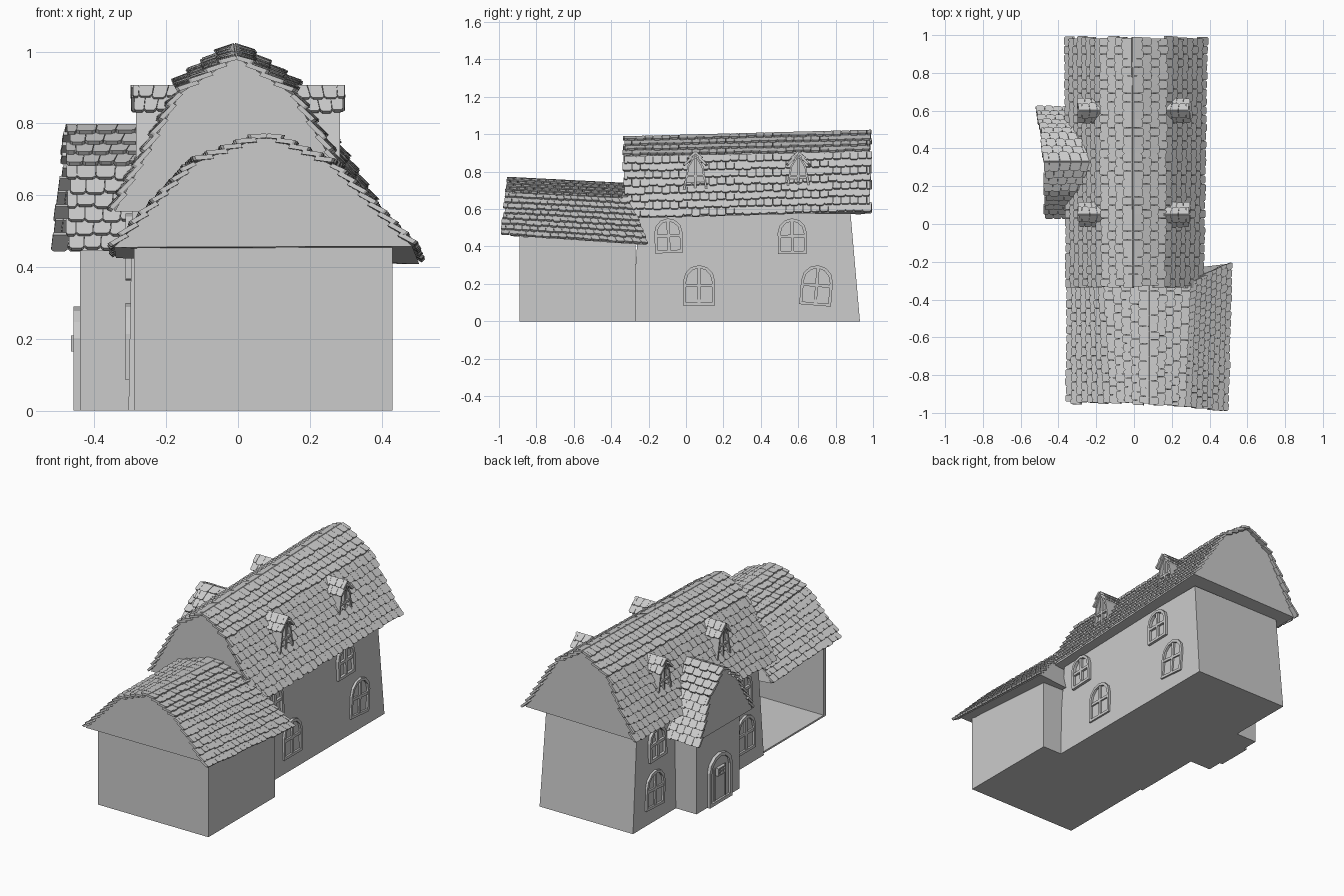
import bpy, bmesh, math, random
from mathutils import Vector as V

if "Cube" in bpy.data.objects:
    bpy.data.objects.remove(bpy.data.objects["Cube"])

random.seed(4)
GREY = bpy.data.materials.new("plain grey")
GREY.diffuse_color = (0.6, 0.6, 0.6, 1)
GREY.use_nodes = True
GREY.node_tree.nodes["Principled BSDF"].inputs["Base Color"].default_value = GREY.diffuse_color


class Part:
    """Collects closed solids, then becomes one object."""
    def __init__(self, name):
        self.name, self.bm = name, bmesh.new()

    def loft(self, a, b):
        va = [self.bm.verts.new(p) for p in a]
        vb = [self.bm.verts.new(p) for p in b]
        n = len(a)
        fs = [self.bm.faces.new(va), self.bm.faces.new(vb[::-1])]
        for i in range(n):
            j = (i + 1) % n
            fs.append(self.bm.faces.new((va[j], va[i], vb[i], vb[j])))
        bmesh.ops.recalc_face_normals(self.bm, faces=fs)

    def box(self, x0, x1, y0, y1, z0, z1):
        q = [(x0, y0), (x1, y0), (x1, y1), (x0, y1)]
        self.loft([(x, y, z0) for x, y in q], [(x, y, z1) for x, y in q])

    def plate(self, pts, x0, x1):
        """Polygon in y-z extruded along x."""
        self.loft([(x0, y, z) for y, z in pts], [(x1, y, z) for y, z in pts])

    def ring(self, pts, k, x0, x1):
        """Frame of border k around a polygon in y-z."""
        cy = (min(p[0] for p in pts) + max(p[0] for p in pts)) / 2
        cz = (min(p[1] for p in pts) + max(p[1] for p in pts)) / 2
        hw = max(p[0] for p in pts) - cy
        hh = max(p[1] for p in pts) - cz
        ins = [(cy + (y - cy) * (1 - k / hw), cz + (z - cz) * (1 - k / hh)) for y, z in pts]
        for i in range(len(pts)):
            j = (i + 1) % len(pts)
            self.plate([pts[i], pts[j], ins[j], ins[i]], x0, x1)

    def done(self):
        me = bpy.data.meshes.new(self.name)
        self.bm.to_mesh(me)
        self.bm.free()
        me.materials.append(GREY)
        ob = bpy.data.objects.new(self.name, me)
        bpy.context.collection.objects.link(ob)


def tiles(part, e0, e1, t0, t1, rows, width, lift=0.016):
    """Overlapping chamfered shingles on the slope eave e0-e1 to top t0-t1."""
    e0, e1, t0, t1 = map(V, (e0, e1, t0, t1))
    nrm = (e1 - e0).cross(t0 - e0).normalized()
    if nrm.z < 0:
        nrm = -nrm
    cnt = max(2, round((e1 - e0).length / width))

    def at(u, s, h):
        return (e0.lerp(e1, u)).lerp(t0.lerp(t1, u), s) + nrm * h

    for r in range(rows):
        edges = [0] + [(i + (0.5 if r % 2 else 0)) / cnt for i in range(0 if r % 2 else 1, cnt)] + [1]
        edges[0] += random.uniform(-.12, .2) / cnt
        edges[-1] -= random.uniform(-.12, .2) / cnt
        for u0, u1 in zip(edges, edges[1:]):
            s0 = (r - 0.08 + random.uniform(-.1, .1)) / rows
            s1 = min(1, (r + 1.25) / rows)
            c, d = 0.16 / rows, (u1 - u0) * 0.16
            g = (u1 - u0) * 0.015
            u0, u1 = u0 + g, u1 - g
            shape = [(u0, s0 + c), (u0 + d, s0), (u1 - d, s0), (u1, s0 + c), (u1, s1), (u0, s1)]
            hs = [lift * (1 - (s - s0) / (s1 - s0)) for u, s in shape]
            part.loft([at(u, s, h - 0.008) for (u, s), h in zip(shape, hs)],
                      [at(u, s, h + 0.005) for (u, s), h in zip(shape, hs)])


def gambrel(name, a, b, ta, tb, rows):
    """Solid roof body between five-point sections a and b, tiled between ta and tb."""
    body = Part(name + "_body")
    body.loft(a, b)
    body.done()
    sh = Part(name + "_tiles")
    for lo, hi, n in ((0, 1, rows[0]), (1, 2, rows[1]), (4, 3, rows[0]), (3, 2, rows[1])):
        tiles(sh, ta[lo], tb[lo], ta[hi], tb[hi], n, 0.045)
    sh.done()


def sec_y(xz, ys):
    return [(x, y, z) for (x, z), y in zip(xz, ys)]


# main house walls, leaning in slightly
p = Part("main_walls")
p.loft([(-.305, -.29, 0), (.305, -.29, 0), (.305, .93, 0), (-.305, .93, 0)],
       [(-.295, -.25, .575), (.295, -.25, .575), (.295, .88, .575), (-.295, .88, .575)])
p.done()

# main roof, rising to the back
mf = [(-.343, .555), (-.16, .885), (-.005, .985), (.152, .88), (.35, .55)]
mb = [(-.35, .575), (-.17, .91), (-.01, 1.02), (.165, .905), (.372, .585)]
gambrel("main_roof", sec_y(mf, [-.32] * 5), sec_y(mb, [.965] * 5),
        sec_y(mf, [-.335] * 5), sec_y(mb, [.99] * 5), (8, 4))

# side annex, open on its left
p = Part("annex_walls")
p.box(-.29, .43, -.89, -.87, 0, .465)
p.box(.41, .43, -.87, -.27, 0, .45)
p.box(.28, .41, -.29, -.27, 0, .45)
p.box(-.29, .41, -.87, -.27, 0, .01)
p.done()
af = [(-.345, .455), (-.12, .69), (.08, .768), (.26, .685), (.485, .458)]
ab = [(-.34, .425), (-.15, .66), (.08, .735), (.29, .655), (.505, .408)]
gambrel("annex_roof", sec_y(af, [-.93] * 5), sec_y(ab, [-.31, -.31, -.31, -.3, -.21]),
        sec_y(af, [-.95, -.95, -.96, -.965, -.99]), sec_y(ab, [-.31, -.31, -.31, -.31, -.195]), (8, 5))

# entrance porch on the left
p = Part("porch_walls")
p.box(-.44, -.28, .13, .53, 0, .46)
p.done()
yz = [(.045, .445), (.19, .68), (.33, .795), (.47, .68), (.605, .445)]
inner = [-.29, -.26, -.19, -.26, -.29]
tile_x = [-.475, -.475, -.478, -.495, -.52]
gambrel("porch_roof", [(-.465, y, z) for y, z in yz], [(x, y, z) for x, (y, z) in zip(inner, yz)],
        [(x, y, z) for x, (y, z) in zip(tile_x, yz)], [(x, y, z) for x, (y, z) in zip(inner, yz)], (6, 4))


def arch(w, h, yc, z0, spring=0.6, tilt=0.0):
    """Arched outline in y-z."""
    pts = [(-w / 2, 0), (w / 2, 0)]
    for i in range(7):
        a = math.pi * i / 6
        pts.append((w / 2 * math.cos(a), h * (spring + (1 - spring) * math.sin(a))))
    return [(yc + y * math.cos(tilt) + z * math.sin(tilt),
             z0 + z * math.cos(tilt) - y * math.sin(tilt)) for y, z in pts]


def bar(part, y0, y1, z0, z1, yc, zb, tilt, xa, xb):
    """Straight glazing bar, tilted with its window."""
    q = [(y0, z0), (y1, z0), (y1, z1), (y0, z1)]
    part.plate([(yc + y * math.cos(tilt) + z * math.sin(tilt),
                 zb + z * math.cos(tilt) - y * math.sin(tilt)) for y, z in q], xa, xb)


# arched wall windows: side, y centre, sill height, width, height, tilt
WINDOWS = [(1, -.09, .365, .15, .185, -.04), (1, .07, .085, .17, .215, 0),
           (1, .57, .36, .155, .19, -.02), (1, .69, .085, .17, .215, .08),
           (-1, -.10, .365, .15, .185, .03), (-1, -.12, .085, .17, .215, 0),
           (-1, .70, .36, .155, .19, .02), (-1, .73, .085, .17, .215, -.05)]
p = Part("wall_windows")
for s, yc, z0, w, h, t in WINDOWS:
    xa, xb = s * .29, s * .314
    p.ring(arch(w, h, yc, z0, .6, t), .016, xa, xb)
    bar(p, -.008, .008, .01, h - .01, yc, z0, t, xa, s * .311)
    bar(p, -w / 2 + .01, w / 2 - .01, h * .5 - .008, h * .5 + .008, yc, z0, t, xa, s * .311)
p.done()

# arched front door with a small grille
p = Part("door")
p.ring(arch(.21, .29, .325, 0, .7), .02, -.43, -.458)
p.plate(arch(.18, .275, .325, 0, .7), -.43, -.446)
for y in (.275, .375):
    p.box(-.451, -.44, y - .004, y + .004, .02, .21)
p.done()
p = Part("door_grille")
p.ring([(.29, .165), (.36, .165), (.36, .21), (.29, .21)], .007, -.44, -.465)
for y in (.313, .337):
    p.box(-.462, -.44, y - .003, y + .003, .165, .21)
p.box(-.462, -.44, .29, .36, .184, .19)
p.done()

# four dormers
body, frame, roof = Part("dormer_bodies"), Part("dormer_window_frames"), Part("dormer_roof_tiles")
for s in (-1, 1):
    for yc in (.05, .6):
        pent = [(yc - .068, .69), (yc + .068, .69), (yc + .042, .83), (yc, .895), (yc - .042, .83)]
        body.plate(pent, s * .13, s * .264)
        frame.ring(pent, .014, s * .255, s * .284)
        frame.box(min(s * .255, s * .28), max(s * .255, s * .28), yc - .006, yc + .006, .695, .87)
        frame.box(min(s * .255, s * .28), max(s * .255, s * .28), yc - .05, yc + .05, .77, .782)
        for d in (-1, 1):
            tiles(roof, (s * .296, yc + d * .05, .832), (s * .16, yc + d * .05, .832),
                  (s * .296, yc, .905), (s * .13, yc, .905), 2, .036, .012)
for q in (body, frame, roof):
    q.done()
